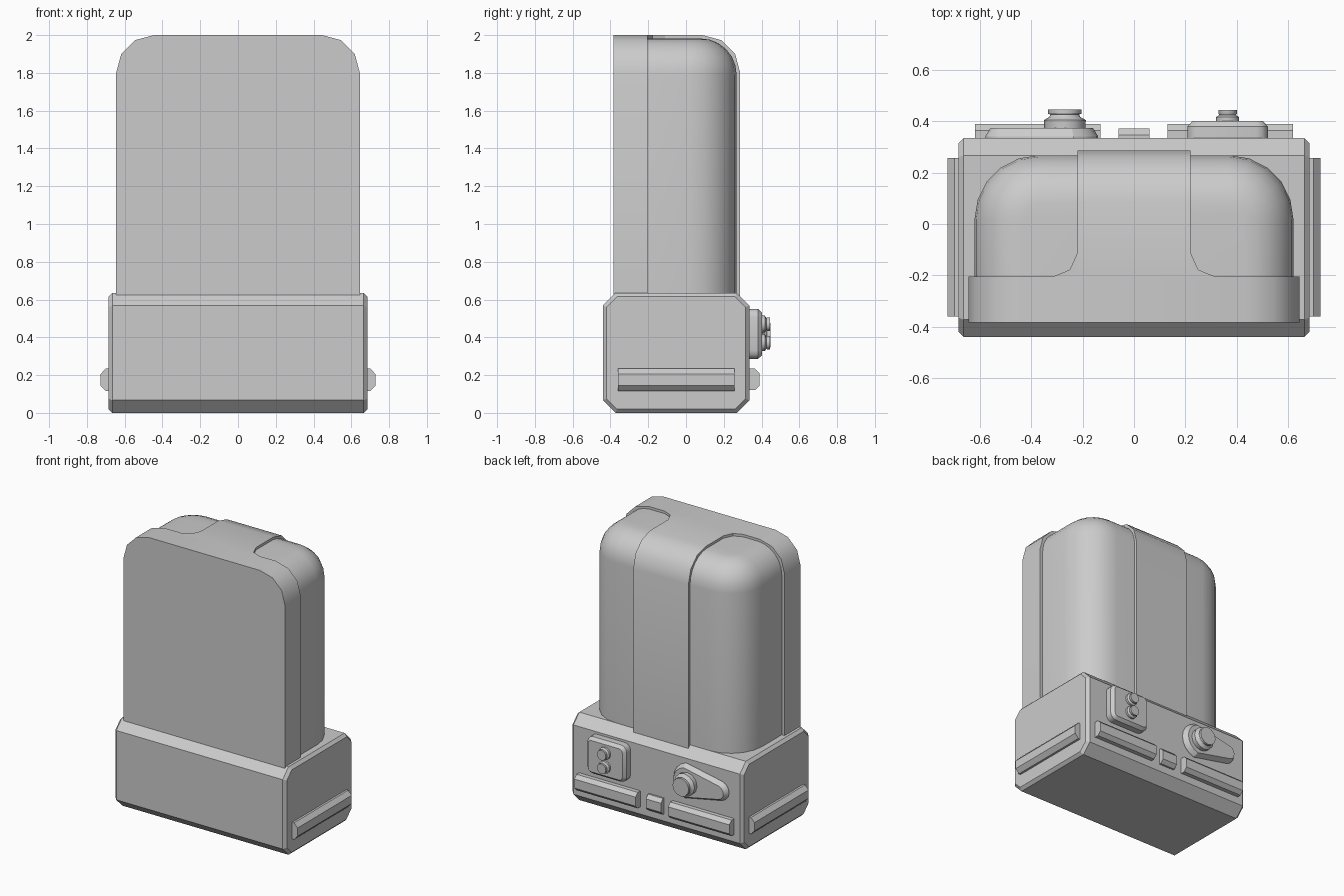
import bpy, bmesh, math

if "Cube" in bpy.data.objects:
    bpy.data.objects.remove(bpy.data.objects["Cube"])

grey = bpy.data.materials.new("plain_grey")
grey.diffuse_color = (0.6, 0.6, 0.6, 1)
grey.use_nodes = True
grey.node_tree.nodes["Principled BSDF"].inputs["Base Color"].default_value = grey.diffuse_color


def loft(name, rings, angle=30):
    """Skin rings with equal point counts and cap both ends."""
    bm = bmesh.new()
    vs = [[bm.verts.new(p) for p in ring] for ring in rings]
    n = len(vs[0])
    for a, b in zip(vs, vs[1:]):
        for i in range(n):
            j = (i + 1) % n
            bm.faces.new((a[i], a[j], b[j], b[i]))
    bm.faces.new(vs[0])
    bm.faces.new(vs[-1])
    bmesh.ops.recalc_face_normals(bm, faces=bm.faces)
    me = bpy.data.meshes.new(name)
    bm.to_mesh(me)
    bm.free()
    me.materials.append(grey)
    ob = bpy.data.objects.new(name, me)
    bpy.context.collection.objects.link(ob)
    bpy.ops.object.select_all(action='DESELECT')
    ob.select_set(True)
    bpy.context.view_layer.objects.active = ob
    bpy.ops.object.shade_smooth_by_angle(angle=math.radians(angle))
    return ob


def at_x(pts, x):
    return [(x, a, b) for a, b in pts]


def at_y(pts, y):
    return [(a, y, b) for a, b in pts]


def at_z(pts, z):
    return [(a, b, z) for a, b in pts]


def arc(cx, cy, r, start, end, n):
    return [(cx + r * math.cos(math.radians(start + (end - start) * i / n)),
             cy + r * math.sin(math.radians(start + (end - start) * i / n)))
            for i in range(n + 1)]


def octagon(a0, a1, b0, b1, c):
    return [(a0 + c, b0), (a1 - c, b0), (a1, b0 + c), (a1, b1 - c),
            (a1 - c, b1), (a0 + c, b1), (a0, b1 - c), (a0, b0 + c)]


def round_rect(cx, cy, hx, hy, r, n=3):
    pts = []
    for k, (sx, sy) in enumerate([(1, 1), (-1, 1), (-1, -1), (1, -1)]):
        pts += arc(cx + sx * (hx - r), cy + sy * (hy - r), r, 90 * k, 90 * k + 90, n)
    return pts


# Chamfered base block
outer = octagon(-0.44, 0.335, 0, 0.635, 0.067)
inner = octagon(-0.42, 0.315, 0.02, 0.615, 0.055)
loft("base", [at_x(inner, -0.685), at_x(outer, -0.665),
              at_x(outer, 0.665), at_x(inner, 0.685)], 25)

# Front panel with rounded top corners
panel = ([(-0.645, 0.6), (0.645, 0.6)] + arc(0.445, 1.8, 0.2, 0, 90, 3)
         + arc(-0.445, 1.8, 0.2, 90, 180, 3))
loft("front_panel", [at_y(panel, -0.385), at_y(panel, -0.205)], 35)

# Rounded rear housing, closing in towards the top
rings = []
for i in range(-1, 7):
    t = math.radians(max(i, 0) * 15)
    d = 0.19 * (1 - math.cos(t))
    z = 0.6 if i < 0 else 1.79 + 0.192 * math.sin(t)
    w, back, r = 0.622 - d, 0.268 - d, 0.25 - d
    plan = ([(-w, -0.21), (w, -0.21)] + arc(w - r, back - r, r, 0, 90, 5)
            + arc(r - w, back - r, r, 90, 180, 5))
    rings.append(at_z(plan, z))
loft("rear_housing", rings, 40)

# Raised centre band over the housing
band = [(-0.21, 0.6), (0.287, 0.6)] + arc(0.087, 1.8, 0.2, 0, 90, 3) + [(-0.21, 2.0)]
loft("centre_band", [at_x(band, -0.22), at_x(band, 0.22)], 35)

for s, side in ((1, "right"), (-1, "left")):
    # Curved web joining band and panel on top
    web = [(s * x, y) for x, y in [(0.21, -0.21), (0.315, -0.21), (0.315, -0.205),
                                   (0.25, -0.178), (0.22, -0.11), (0.21, -0.11)]]
    loft("band_web_" + side, [at_z(web, 1.9), at_z(web, 2.0)])
    # Bumper rail on the side of the base
    rail = [(0.67, 0.115), (0.70, 0.115), (0.728, 0.145),
            (0.728, 0.205), (0.70, 0.235), (0.67, 0.235)]
    loft("side_rail_" + side, [[(s * x, y, z) for x, z in rail] for y in (-0.36, 0.258)])


# Bumper rails along the back
def back_rail(name, x0, x1, depth):
    y = 0.335 + depth
    rail = [(0.32, 0.12), (y - 0.025, 0.12), (y, 0.145),
            (y, 0.21), (y - 0.025, 0.235), (0.32, 0.235)]
    loft(name, [at_x(rail, x0), at_x(rail, x1)])


back_rail("back_rail_right", 0.13, 0.62, 0.055)
back_rail("back_rail_left", -0.62, -0.13, 0.055)
back_rail("back_rail_middle", -0.06, 0.06, 0.038)


# Turned knobs pointing backwards: profile of (radius, y)
def knob(name, x, z, profile, sides):
    loft(name, [[(x + r * math.cos(math.tau * i / sides), y,
                  z + r * math.sin(math.tau * i / sides)) for i in range(sides)]
                for r, y in profile], 40)


# Switch plate with two buttons
loft("switch_plate", [at_y(round_rect(0.365, 0.418, 0.157 - d, 0.133 - d, 0.045 - d), y)
                      for d, y in ((0, 0.32), (0, 0.38), (0.02, 0.402))], 35)
for z, label in ((0.47, "upper"), (0.372, "lower")):
    knob("button_" + label, 0.365, z,
         [(0.045, 0.39), (0.045, 0.417), (0.032, 0.425), (0.036, 0.43), (0.036, 0.445)], 12)


# Tapered plate with a large dial
def teardrop(d):
    return (arc(-0.27, 0.41, 0.13 - d, 75, -75, 8)
            + arc(-0.51, 0.41, 0.07 - d, -105, -255, 6))


loft("dial_plate", [at_y(teardrop(0), 0.32), at_y(teardrop(0), 0.342),
                    at_y(teardrop(0.02), 0.374)], 30)
knob("dial", -0.27, 0.41,
     [(0.08, 0.36), (0.082, 0.405), (0.06, 0.418), (0.056, 0.427), (0.065, 0.43),
      (0.065, 0.447)], 12)
